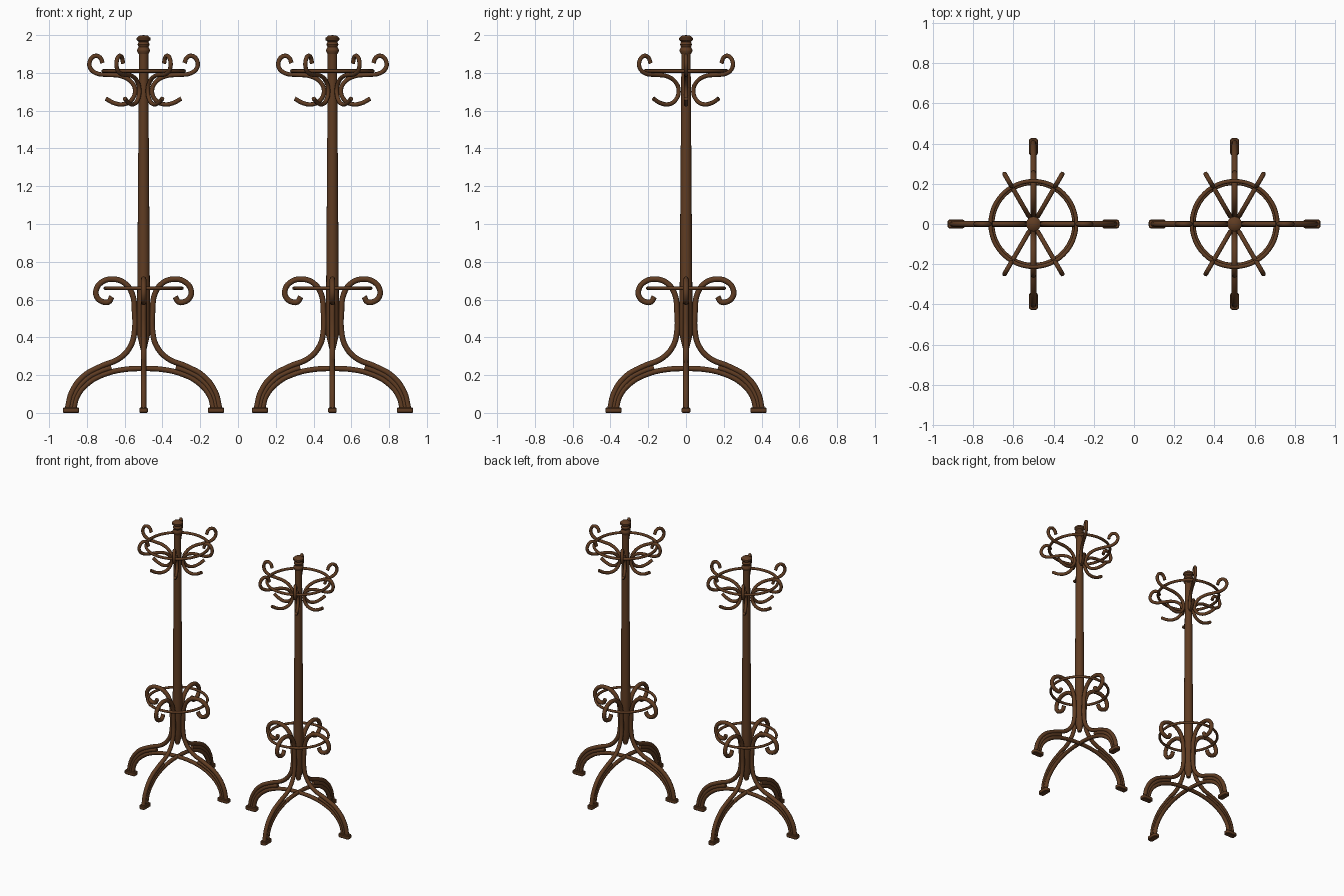
import bpy
import bmesh
import math
from mathutils import Matrix

cube = bpy.data.objects.get("Cube")
if cube:
    bpy.data.objects.remove(cube, do_unlink=True)

wood = bpy.data.materials.new("dark brown wood")
wood.use_nodes = True
colour = (0.115, 0.045, 0.016, 1)
wood.diffuse_color = colour
wood.node_tree.nodes["Principled BSDF"].inputs["Base Color"].default_value = colour


def add_mesh(name, bm, angle=40):
    mesh = bpy.data.meshes.new(name)
    bm.to_mesh(mesh)
    bm.free()
    mesh.materials.append(wood)
    obj = bpy.data.objects.new(name, mesh)
    bpy.context.collection.objects.link(obj)
    bpy.ops.object.select_all(action='DESELECT')
    obj.select_set(True)
    bpy.context.view_layer.objects.active = obj
    bpy.ops.object.shade_smooth_by_angle(angle=math.radians(angle))
    return obj


def lathe(name, profile, steps=16):
    """Turn an (r, z) profile around the z axis."""
    bm = bmesh.new()
    verts = [bm.verts.new((r, 0, z)) for r, z in profile]
    edges = [bm.edges.new(pair) for pair in zip(verts, verts[1:])]
    bmesh.ops.spin(bm, geom=verts + edges, cent=(0, 0, 0), axis=(0, 0, 1),
                   angle=math.tau, steps=steps)
    bmesh.ops.remove_doubles(bm, verts=bm.verts, dist=0.0005)
    bmesh.ops.recalc_face_normals(bm, faces=bm.faces)
    return add_mesh(name, bm)


def ring(name, radius, z, tube):
    bpy.ops.mesh.primitive_torus_add(location=(0, 0, z), major_radius=radius,
                                     minor_radius=tube, major_segments=48,
                                     minor_segments=8)
    obj = bpy.context.object
    obj.name = name
    obj.data.materials.append(wood)
    bpy.ops.object.shade_smooth()
    return obj


def rod(name, path, radius):
    """Bent round rod through (r, z) points in the xz plane."""
    curve = bpy.data.curves.new(name, 'CURVE')
    curve.dimensions = '3D'
    curve.bevel_depth = radius
    curve.bevel_resolution = 2
    curve.resolution_u = 5
    curve.use_fill_caps = True
    spline = curve.splines.new('BEZIER')
    spline.bezier_points.add(len(path) - 1)
    for point, (r, z) in zip(spline.bezier_points, path):
        point.co = (r, 0, z)
        point.handle_left_type = point.handle_right_type = 'AUTO'
    curve.materials.append(wood)
    obj = bpy.data.objects.new(name, curve)
    bpy.context.collection.objects.link(obj)
    bpy.ops.object.select_all(action='DESELECT')
    obj.select_set(True)
    bpy.context.view_layer.objects.active = obj
    bpy.ops.object.convert(target='MESH')
    obj = bpy.context.object
    bpy.ops.object.shade_smooth_by_angle(angle=math.radians(50))
    return obj


def copies(obj, count):
    """Repeat a part evenly around the pole."""
    result = [obj]
    for i in range(1, count):
        dup = obj.copy()
        dup.name = f"{obj.name}_{i + 1}"
        dup.matrix_world = Matrix.Rotation(math.tau * i / count, 4, 'Z')
        bpy.context.collection.objects.link(dup)
        result.append(dup)
    return result


parts = []

# Tapered pole and turned finial
parts.append(lathe("pole", [(0, 0.33), (0.014, 0.33), (0.036, 0.42), (0.033, 0.7),
                            (0.025, 1.8), (0.025, 1.91), (0, 1.91)]))
parts.append(lathe("finial", [(0, 1.9), (0.026, 1.9), (0.034, 1.915), (0.034, 1.923),
                              (0.026, 1.937), (0.032, 1.95), (0.026, 1.964),
                              (0.037, 1.974), (0.037, 1.985), (0.022, 1.997), (0, 2.0)]))

# Rings that tie the hooks and the scrolls together
parts.append(ring("upper_ring", 0.214, 1.81, 0.01))
parts.append(ring("lower_ring", 0.203, 0.66, 0.0095))

# Six S-shaped coat hooks
hook = [(0.217, 1.852), (0.23, 1.881), (0.256, 1.89), (0.283, 1.865), (0.282, 1.825),
        (0.247, 1.797), (0.19, 1.79), (0.12, 1.783), (0.068, 1.755), (0.045, 1.71),
        (0.062, 1.658), (0.105, 1.634), (0.155, 1.64), (0.2, 1.664)]
parts += copies(rod("coat_hook", hook, 0.0115), 6)

# Four legs that rise along the pole and end in scrolls
leg = [(0.168, 0.615), (0.185, 0.588), (0.215, 0.588), (0.246, 0.612), (0.251, 0.65),
       (0.22, 0.693), (0.16, 0.708), (0.1, 0.687), (0.06, 0.63), (0.048, 0.54),
       (0.048, 0.43), (0.068, 0.355), (0.125, 0.29), (0.225, 0.247), (0.317, 0.195),
       (0.38, 0.11), (0.403, 0.02)]
parts += copies(rod("scroll_leg", leg, 0.0147), 4)

# Inner arches meeting under the pole
arch = [(0, 0.236), (0.1, 0.23), (0.2, 0.207), (0.29, 0.16), (0.35, 0.09), (0.37, 0.02)]
parts += copies(rod("leg_arch", arch, 0.0142), 4)

# Middle rods closing the gap between leg and arch
filler = [(0.17, 0.24), (0.22, 0.224), (0.303, 0.178), (0.364, 0.1), (0.386, 0.02)]
parts += copies(rod("leg_filler", filler, 0.0135), 4)

# Feet with rounded corners
bm = bmesh.new()
bmesh.ops.create_cube(bm, size=1)
bmesh.ops.transform(bm, verts=bm.verts, matrix=Matrix.LocRotScale(
    (0.384, 0, 0.014), None, (0.086, 0.045, 0.028)))
uprights = [e for e in bm.edges if abs(e.verts[0].co.z - e.verts[1].co.z) > 0.01]
bmesh.ops.bevel(bm, geom=uprights, offset=0.013, segments=3, affect='EDGES', profile=0.5)
rims = [e for e in bm.edges if abs(e.verts[0].co.z - e.verts[1].co.z) < 0.01]
bmesh.ops.bevel(bm, geom=rims, offset=0.004, segments=1, affect='EDGES', profile=0.5)
parts += copies(add_mesh("foot", bm), 4)

# Two identical stands side by side
for part in parts:
    twin = part.copy()
    twin.name = "left_" + part.name
    part.name = "right_" + part.name
    bpy.context.collection.objects.link(twin)
    twin.location.x += 0.5
    part.location.x -= 0.5
